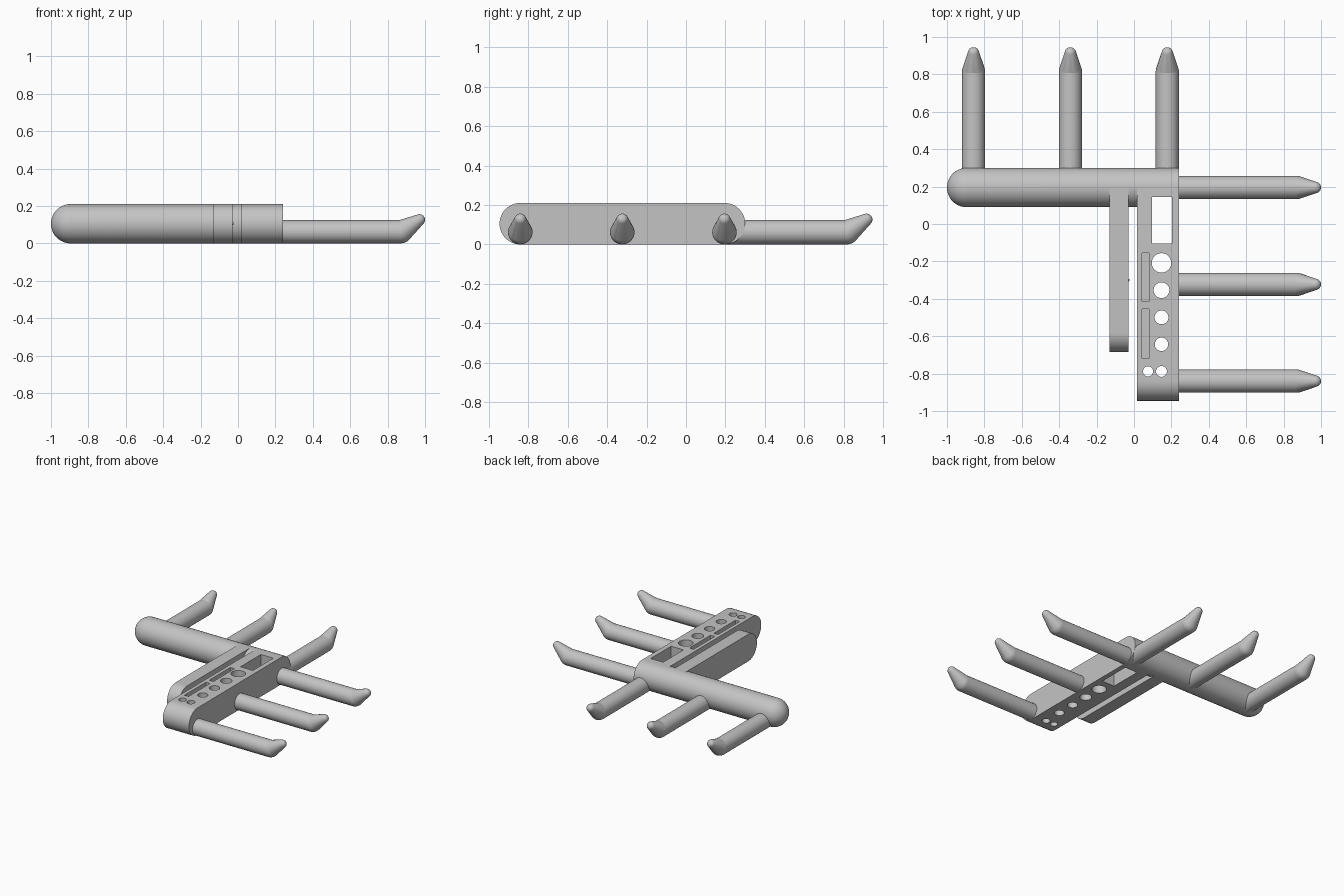
import bpy
import bmesh
from math import pi, cos, sin, radians
from mathutils import Matrix, Vector

old = bpy.data.objects.get("Cube")
if old:
    bpy.data.objects.remove(old, do_unlink=True)

R = 0.105          # radius of the bar and of the rounded block ends
PEG_R = 0.062
BAR_Y = 0.195

grey = bpy.data.materials.new("plain grey")
grey.use_nodes = True
grey.diffuse_color = (0.55, 0.55, 0.55, 1)
grey.node_tree.nodes["Principled BSDF"].inputs["Base Color"].default_value = (0.55, 0.55, 0.55, 1)


def finish(bm, name):
    bmesh.ops.recalc_face_normals(bm, faces=bm.faces)
    mesh = bpy.data.meshes.new(name)
    bm.to_mesh(mesh)
    bm.free()
    mesh.materials.append(grey)
    obj = bpy.data.objects.new(name, mesh)
    bpy.context.collection.objects.link(obj)
    return obj


def smooth(obj):
    bpy.ops.object.select_all(action="DESELECT")
    obj.select_set(True)
    bpy.context.view_layer.objects.active = obj
    bpy.ops.object.shade_smooth_by_angle(angle=radians(32))


def cylinder(bm, radius, depth, matrix, segments=48):
    bmesh.ops.create_cone(bm, cap_ends=True, segments=segments, radius1=radius,
                          radius2=radius, depth=depth, matrix=matrix)


def box(bm, x0, x1, y0, y1, z0, z1):
    centre = Vector((x0 + x1, y0 + y1, z0 + z1)) / 2
    size = Matrix.Diagonal((x1 - x0, y1 - y0, z1 - z0, 1))
    bmesh.ops.create_cube(bm, size=1, matrix=Matrix.Translation(centre) @ size)


def rounded_slab(name, x0, x1, y_front, y_back, round_back):
    """Slab across x with half-round ends in the side profile."""
    n = 24
    arc = [pi / 2 + pi * i / n for i in range(n + 1)]
    pts = [(y_front + R + R * cos(a), R + R * sin(a)) for a in arc]
    if round_back:
        pts += [(y_back - R - R * cos(a), R - R * sin(a)) for a in arc]
    else:
        pts += [(y_back, 0), (y_back, 2 * R)]
    bm = bmesh.new()
    face = bm.faces.new([bm.verts.new((x0, y, z)) for y, z in pts])
    moved = bmesh.ops.extrude_face_region(bm, geom=[face])["geom"]
    bmesh.ops.translate(bm, vec=(x1 - x0, 0, 0),
                        verts=[v for v in moved if isinstance(v, bmesh.types.BMVert)])
    if not any(face in e.link_faces for e in bm.edges):
        bm.faces.new(face.verts)
    return finish(bm, name)


def peg(name, x, y, length, turn):
    """Round peg with a tapered tip bent upwards."""
    bm = bmesh.new()
    along = Matrix.Rotation(pi / 2, 4, "Y")
    for radius, px, pz in ((PEG_R, length, 0), (0.03, length + 0.1, 0.064)):
        bmesh.ops.create_uvsphere(bm, u_segments=32, v_segments=16, radius=radius,
                                  matrix=Matrix.Translation((px, 0, pz)) @ along)
    bmesh.ops.delete(bm, geom=bm.faces[:], context="FACES_ONLY")
    bmesh.ops.delete(bm, geom=bm.edges[:], context="EDGES_FACES") if not bm.verts else None
    hull = bmesh.ops.convex_hull(bm, input=bm.verts[:])
    inner = [g for g in hull["geom_interior"] if isinstance(g, bmesh.types.BMVert)]
    bmesh.ops.delete(bm, geom=inner, context="VERTS")
    loose = [e for e in bm.edges if not e.link_faces]
    bmesh.ops.delete(bm, geom=loose, context="EDGES")
    cylinder(bm, PEG_R, length, Matrix.Translation((length / 2, 0, 0)) @ along, 32)
    bm.transform(Matrix.Translation((x, y, PEG_R)) @ Matrix.Rotation(turn, 4, "Z"))
    smooth(finish(bm, name))


# Long bar with a domed left end
n = 16
dome = [(-1 + R - R * cos(pi / 2 * i / n), R * sin(pi / 2 * i / n)) for i in range(n + 1)]
profile = dome + [(0.03, R), (0.03, 0)]
bm = bmesh.new()
verts = [bm.verts.new((x, BAR_Y, R + r)) for x, r in profile]
edges = [bm.edges.new(pair) for pair in zip(verts, verts[1:])]
bmesh.ops.spin(bm, geom=verts + edges, cent=(0, BAR_Y, R), axis=(1, 0, 0),
               angle=2 * pi, steps=48, use_merge=True)
bmesh.ops.remove_doubles(bm, verts=bm.verts, dist=0.0001)
smooth(finish(bm, "long_bar"))

# Narrow rail and its small catch
smooth(rounded_slab("narrow_rail", -0.13, -0.03, -0.685, BAR_Y, False))
bm = bmesh.new()
bmesh.ops.create_uvsphere(bm, u_segments=12, v_segments=8, radius=0.008,
                          matrix=Matrix.Translation((-0.031, -0.3, R)))
smooth(finish(bm, "rail_catch"))

# Tool block
block = rounded_slab("tool_block", 0.015, 0.24, -0.945, 0.3, True)

# Cutter for the window, round holes and blind slots
bm = bmesh.new()
box(bm, 0.095, 0.202, -0.105, 0.145, -0.1, 0.4)
for y0, y1 in ((-0.415, -0.155), (-0.72, -0.455)):
    box(bm, 0.043, 0.079, y0, y1, 0.06, 0.4)
for x, y, radius in ((0.147, -0.208, 0.052), (0.147, -0.354, 0.042),
                     (0.147, -0.499, 0.037), (0.147, -0.643, 0.036),
                     (0.075, -0.788, 0.027), (0.147, -0.788, 0.029)):
    cylinder(bm, radius, 0.6, Matrix.Translation((x, y, R)))
cutter = finish(bm, "hole_cutter")
cutter.hide_render = True

cut = block.modifiers.new("holes", "BOOLEAN")
cut.operation = "DIFFERENCE"
cut.solver = "EXACT"
cut.object = cutter
bpy.ops.object.select_all(action="DESELECT")
block.select_set(True)
bpy.context.view_layer.objects.active = block
bpy.ops.object.modifier_apply(modifier=cut.name)
bpy.data.objects.remove(cutter, do_unlink=True)
smooth(block)

# Three pegs on the side of the block, three on the back of the bar
for i, y in enumerate((BAR_Y, -0.323, -0.84)):
    peg(f"side_peg_{i + 1}", 0.22, y, 0.65, 0)
for i, x in enumerate((-0.858, -0.34, 0.178)):
    peg(f"back_peg_{i + 1}", x, BAR_Y, 0.62, pi / 2)
